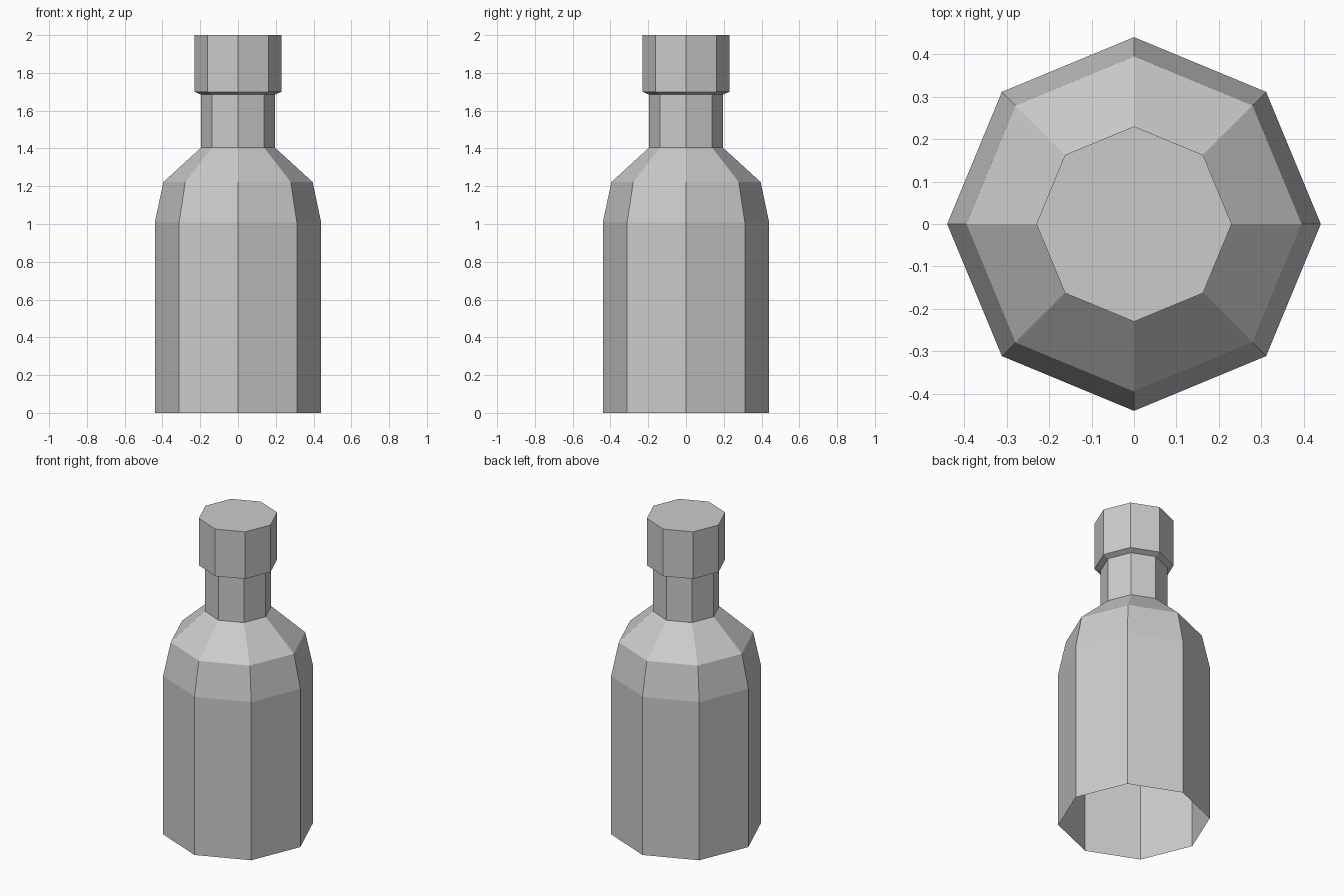
import bpy, bmesh, math

SIDES = 8

cube = bpy.data.objects.get("Cube")
if cube:
    bpy.data.objects.remove(cube, do_unlink=True)

# Single flat grey
grey = bpy.data.materials.new("plain grey")
grey.use_nodes = True
colour = (0.6, 0.6, 0.6, 1)
grey.diffuse_color = colour
grey.node_tree.nodes["Principled BSDF"].inputs["Base Color"].default_value = colour


def lathe(name, profile, close_top=False):
    """Turn a (radius, height) profile into a faceted shell."""
    bm = bmesh.new()
    rings = []
    for r, z in profile:
        angles = [math.tau * i / SIDES for i in range(SIDES)]
        rings.append([bm.verts.new((r * math.cos(a), r * math.sin(a), z)) for a in angles])
    for low, high in zip(rings, rings[1:]):
        for i in range(SIDES):
            j = (i + 1) % SIDES
            bm.faces.new((low[i], low[j], high[j], high[i]))
    if close_top:
        bm.faces.new(rings[-1])
    mesh = bpy.data.meshes.new(name)
    bm.to_mesh(mesh)
    bm.free()
    mesh.materials.append(grey)
    obj = bpy.data.objects.new(name, mesh)
    bpy.context.collection.objects.link(obj)
    return obj


# Body with sloped shoulders and neck, open at the base
lathe("bottle_body", [(0.44, 0), (0.44, 1.01), (0.395, 1.222), (0.195, 1.405), (0.195, 1.685)])

# Wider cap with a bevelled underside
lathe("bottle_cap", [(0.195, 1.685), (0.23, 1.70), (0.23, 2.0)], close_top=True)
